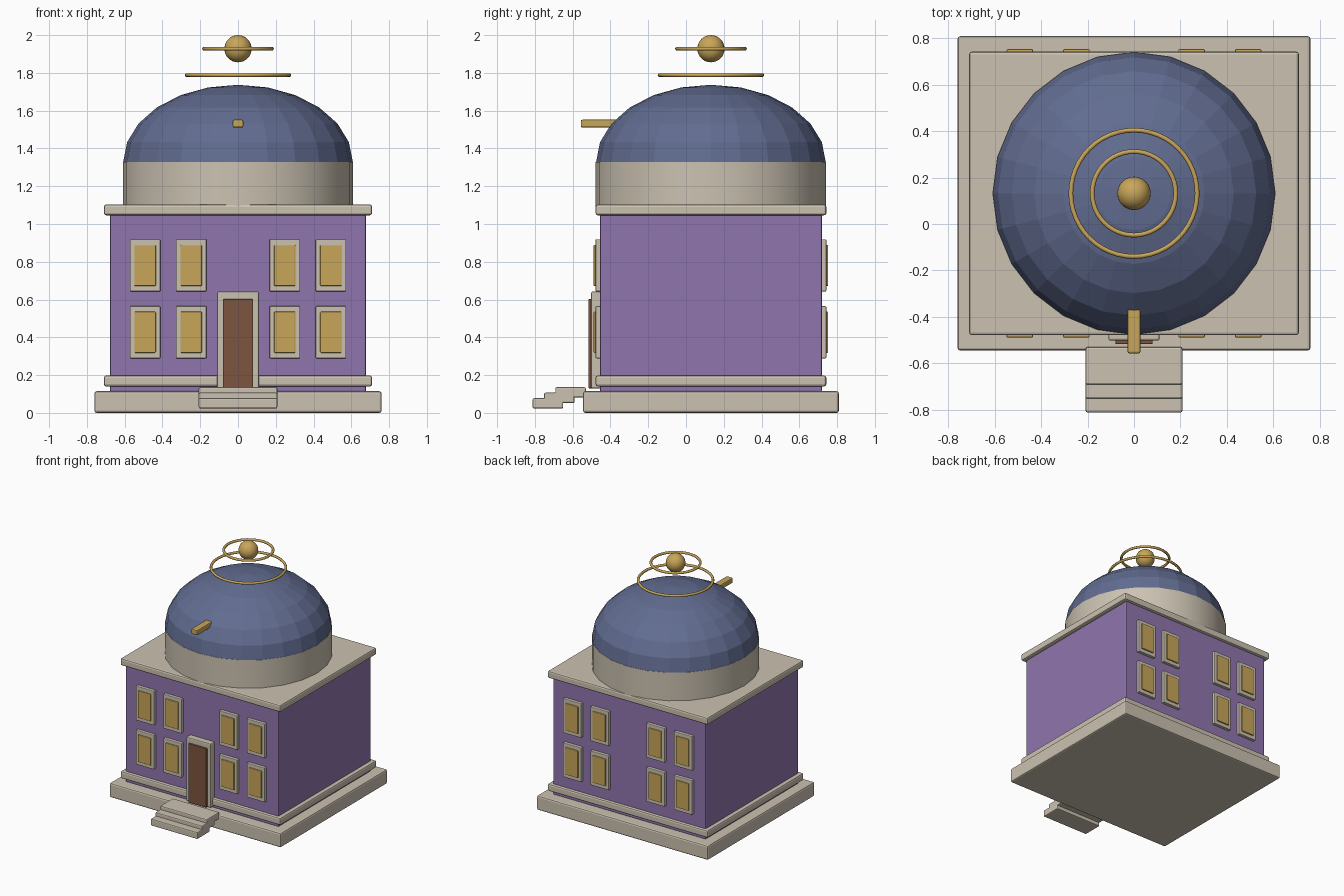
import bpy
import bmesh
import math

old = bpy.data.objects.get("Cube")
if old:
    bpy.data.objects.remove(old, do_unlink=True)

CY = 0.132  # centre line of the building, front to back


def material(name, rgb):
    m = bpy.data.materials.new(name)
    m.use_nodes = True
    m.diffuse_color = (*rgb, 1)
    bsdf = next(n for n in m.node_tree.nodes if n.type == 'BSDF_PRINCIPLED')
    bsdf.inputs["Base Color"].default_value = (*rgb, 1)
    return m


stone = material("pale stone", (0.6, 0.54, 0.44))
purple = material("purple wall", (0.28, 0.18, 0.42))
blue = material("slate blue", (0.12, 0.15, 0.28))
gold = material("gold", (0.58, 0.38, 0.1))
brown = material("door brown", (0.2, 0.09, 0.05))


def make_object(name, bm, mat, smooth=False):
    mesh = bpy.data.meshes.new(name)
    bm.to_mesh(mesh)
    bm.free()
    mesh.materials.append(mat)
    ob = bpy.data.objects.new(name, mesh)
    bpy.context.collection.objects.link(ob)
    if smooth:
        bpy.ops.object.select_all(action='DESELECT')
        ob.select_set(True)
        bpy.context.view_layer.objects.active = ob
        bpy.ops.object.shade_smooth_by_angle(angle=math.radians(40))
    return ob


def box(name, mat, x, y, z, bevel=0.008):
    """Bevelled box given (min, max) along each axis."""
    bm = bmesh.new()
    bmesh.ops.create_cube(bm, size=1)
    for v in bm.verts:
        v.co = [a[0] + (c + 0.5) * (a[1] - a[0]) for a, c in zip((x, y, z), v.co)]
    ob = make_object(name, bm, mat)
    if bevel:
        mod = ob.modifiers.new("soft edges", 'BEVEL')
        mod.width = bevel
        mod.segments = 2
    return ob


def slab(name, mat, half_x, half_y, z, bevel=0.008):
    return box(name, mat, (-half_x, half_x), (CY - half_y, CY + half_y), z, bevel)


def ring(name, radius, tube, z):
    bpy.ops.mesh.primitive_torus_add(location=(0, CY, z), major_radius=radius,
                                     minor_radius=tube, major_segments=48, minor_segments=8)
    ob = bpy.context.object
    ob.name = name
    ob.data.materials.append(gold)
    bpy.ops.object.shade_smooth_by_angle(angle=math.radians(60))


# Foundation, walls and mouldings
slab("foundation", stone, 0.76, 0.677, (0, 0.115), 0.012)
slab("walls", purple, 0.678, 0.587, (0.11, 1.06))
slab("base_moulding", stone, 0.71, 0.611, (0.14, 0.198), 0.012)
slab("roof_cornice", stone, 0.71, 0.611, (1.046, 1.103), 0.012)

# Drum under the dome
bm = bmesh.new()
bmesh.ops.create_cone(bm, cap_ends=True, segments=24, radius1=0.61, radius2=0.61, depth=0.235)
bmesh.ops.translate(bm, verts=bm.verts, vec=(0, CY, 1.2105))
make_object("drum", bm, stone, smooth=True)

# Faceted dome: upper half of a flattened sphere
bm = bmesh.new()
bmesh.ops.create_uvsphere(bm, u_segments=24, v_segments=12, radius=1)
bmesh.ops.delete(bm, geom=[v for v in bm.verts if v.co.z < -0.01], context='VERTS')
bmesh.ops.scale(bm, verts=bm.verts, vec=(0.608, 0.608, 0.41))
bmesh.ops.translate(bm, verts=bm.verts, vec=(0, CY, 1.327))
make_object("dome", bm, blue)

# Telescope and the floating finial
box("telescope", gold, (-0.028, 0.028), (-0.557, -0.25), (1.51, 1.552))
ring("lower_ring", 0.272, 0.01, 1.788)
ring("upper_ring", 0.18, 0.01, 1.928)
bm = bmesh.new()
bmesh.ops.create_uvsphere(bm, u_segments=24, v_segments=16, radius=0.072)
bmesh.ops.translate(bm, verts=bm.verts, vec=(0, CY, 1.928))
make_object("finial_ball", bm, gold, smooth=True)

# Windows on the front and back walls
for side, face in ((-1, "front"), (1, "back")):
    wall = CY + side * 0.587
    for cz, level in ((0.427, "lower"), (0.781, "upper")):
        for i, cx in enumerate((-0.492, -0.248, 0.248, 0.492)):
            for part, mat, w, h, out in (("frame", stone, 0.081, 0.138, 0.024),
                                         ("pane", gold, 0.057, 0.109, 0.034)):
                box(f"{face}_{level}_window_{part}_{i + 1}", mat, (cx - w, cx + w),
                    sorted((wall - side * 0.02, wall + side * out)), (cz - h, cz + h), 0.005)

# Door
box("door_frame", stone, (-0.11, 0.11), (-0.502, -0.44), (0.13, 0.643))
box("door", brown, (-0.08, 0.08), (-0.517, -0.45), (0.13, 0.602), 0.004)

# Entrance steps
for i in range(3):
    y, z = -0.812 + i * 0.06, 0.023 + i * 0.029
    box(f"step_{i + 1}", stone, (-0.208, 0.208), (y, y + 0.162), (z, z + 0.055))
